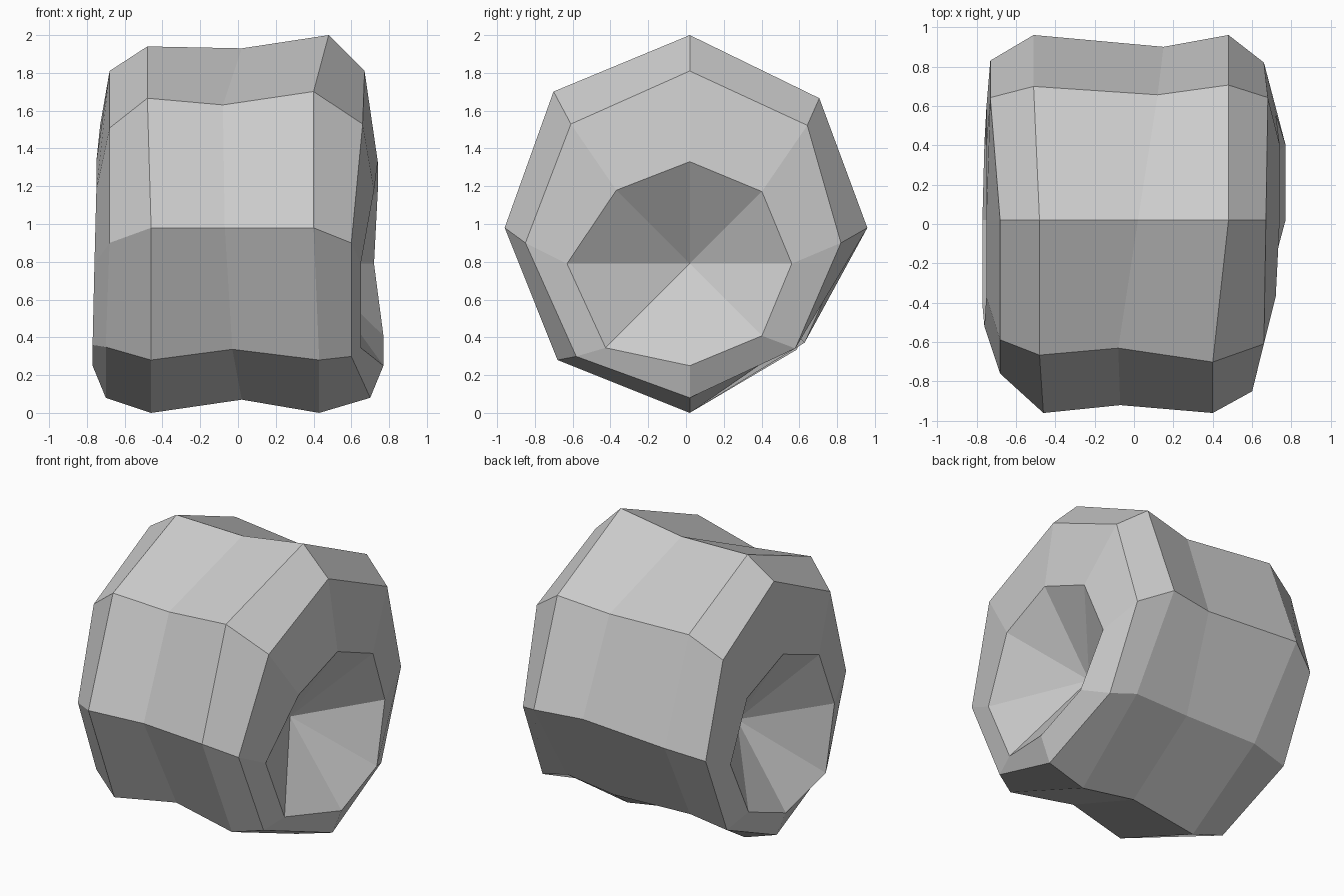
import bpy
import bmesh
from math import sin, cos, pi

SIDES = 8


def make_material(name, color):
    material = bpy.data.materials.new(name)
    material.use_nodes = True
    material.diffuse_color = color
    material.node_tree.nodes["Principled BSDF"].inputs["Base Color"].default_value = color
    return material


def add_ring(bm, center_z, stations, radii):
    """Uneven octagon around the x axis, values in hundredths, starting at the top."""
    ring = []
    for index, (station, radius) in enumerate(zip(stations, radii)):
        angle = 2 * pi * index / SIDES
        y = 0.02 + radius / 100 * sin(angle)
        z = center_z + radius / 100 * cos(angle)
        ring.append(bm.verts.new((station / 100, y, z)))
    return ring


def bridge(bm, first, second):
    for index in range(SIDES):
        following = (index + 1) % SIDES
        bm.faces.new((first[index], first[following], second[following], second[index]))


def cone_pit(bm, ring, depth_x, center_z):
    apex = bm.verts.new((depth_x, 0.02, center_z))
    for index in range(SIDES):
        bm.faces.new((ring[index], ring[(index + 1) % SIDES], apex))


def build_barrel():
    body_z, rim_z, pit_z = 0.98, 0.9, 0.79
    bm = bmesh.new()
    rings = [
        # pit lip and chamfered rim on the right end
        add_ring(bm, pit_z, (-75, -75, -75, -76, -77, -77, -76, -75),
                 (54, 55, 57, 55, 54, 61, 54, 55)),
        add_ring(bm, rim_z, (-68, -73, -73, -72, -70, -70, -68, -68),
                 (91, 88, 81, 80, 82, 78, 78, 86)),
        # barrel wall with a slightly pinched waist
        add_ring(bm, body_z, (-48, -51, -51, -46, -46, -46, -46, -48),
                 (96, 96, 94, 84, 98, 99, 98, 97)),
        add_ring(bm, body_z, (2, 12, 15, 10, 2, -3, -7, -8),
                 (95, 90, 88, 86, 91, 91, 94, 92)),
        add_ring(bm, body_z, (48, 48, 48, 48, 43, 43, 40, 40),
                 (102, 97, 94, 82, 98, 99, 98, 102)),
        # chamfered rim and pit lip on the left end
        add_ring(bm, rim_z, (67, 68, 66, 68, 70, 60, 60, 66),
                 (91, 88, 80, 79, 82, 85, 87, 89)),
        add_ring(bm, pit_z, (74, 74, 72, 77, 77, 65, 65, 72),
                 (54, 54, 54, 54, 54, 63, 65, 55)),
    ]
    for first, second in zip(rings, rings[1:]):
        bridge(bm, first, second)

    # sunken cones in both ends
    cone_pit(bm, rings[0], -0.4, pit_z)
    cone_pit(bm, rings[-1], 0.38, pit_z)
    bmesh.ops.recalc_face_normals(bm, faces=bm.faces)

    mesh = bpy.data.meshes.new("barrel")
    bm.to_mesh(mesh)
    bm.free()
    barrel = bpy.data.objects.new("barrel", mesh)
    bpy.context.collection.objects.link(barrel)
    return barrel


default_cube = bpy.data.objects.get("Cube")
if default_cube:
    bpy.data.objects.remove(default_cube, do_unlink=True)

barrel = build_barrel()
barrel.data.materials.append(make_material("light grey", (0.6, 0.6, 0.6, 1.0)))
